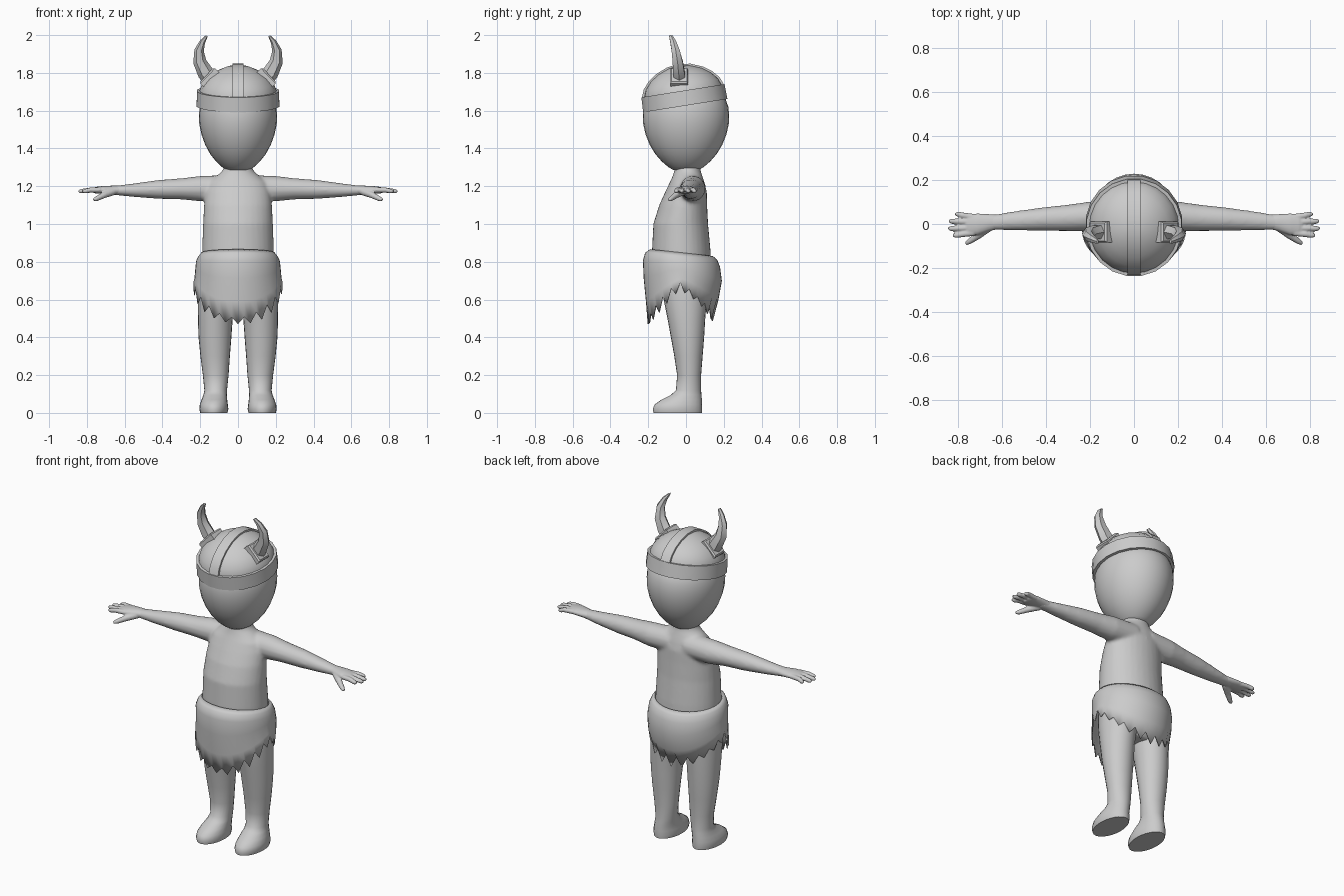
import bpy, bmesh, math
from mathutils import Vector

GREY = bpy.data.materials.new("plain grey")
GREY.diffuse_color = (0.6, 0.6, 0.6, 1)


def loft(bm, rings, cap=True):
    """Skin a list of point rings with quads."""
    vs = [[bm.verts.new(p) for p in r] for r in rings]
    n = len(vs[0])
    for a, b in zip(vs, vs[1:]):
        for i in range(n):
            j = (i + 1) % n
            bm.faces.new((a[i], a[j], b[j], b[i]))
    if cap:
        bm.faces.new(vs[0][::-1])
        bm.faces.new(vs[-1])


def oval(c, u, v, n=24, phase=0.0):
    c, u, v = Vector(c), Vector(u), Vector(v)
    angles = [2 * math.pi * i / n + phase for i in range(n)]
    return [c + u * math.cos(a) + v * math.sin(a) for a in angles]


def tube(bm, pts, n=12):
    """Round tube through (x, y, z, radius) points."""
    d = (Vector(pts[-1][:3]) - Vector(pts[0][:3])).normalized()
    u = d.cross(Vector((0, 0, 1))).normalized()
    v = d.cross(u)
    loft(bm, [oval(p[:3], u * p[3], v * p[3], n) for p in pts])


def finish(name, bm, angle=None):
    bmesh.ops.recalc_face_normals(bm, faces=bm.faces)
    me = bpy.data.meshes.new(name)
    bm.to_mesh(me)
    bm.free()
    me.materials.append(GREY)
    ob = bpy.data.objects.new(name, me)
    bpy.context.collection.objects.link(ob)
    if angle is not None:
        bpy.ops.object.select_all(action='DESELECT')
        ob.select_set(True)
        bpy.context.view_layer.objects.active = ob
        bpy.ops.object.shade_smooth_by_angle(angle=math.radians(angle))
    return ob


def blend(ob, voxel, steps):
    """Melt overlapping volumes into one smooth skin."""
    m = ob.modifiers.new("remesh", 'REMESH')
    m.mode = 'VOXEL'
    m.voxel_size = voxel
    m.use_smooth_shade = True
    s = ob.modifiers.new("smooth", 'SMOOTH')
    s.factor = 0.5
    s.iterations = steps


# torso and arms: z, y centre, half width, half depth
bm = bmesh.new()
torso = [(0.56, -0.01, 0.12, 0.08), (0.65, -0.01, 0.18, 0.13),
         (0.75, -0.02, 0.19, 0.155), (0.86, -0.025, 0.19, 0.155),
         (1.0, -0.028, 0.185, 0.145), (1.1, -0.015, 0.18, 0.127),
         (1.17, 0.0, 0.172, 0.11), (1.22, 0.006, 0.155, 0.092),
         (1.25, 0.008, 0.118, 0.08), (1.28, 0.008, 0.083, 0.07),
         (1.31, 0.008, 0.073, 0.066), (1.36, 0.008, 0.075, 0.066)]
loft(bm, [oval((0, y, z), (hx, 0, 0), (0, hy, 0), 32) for z, y, hx, hy in torso])
# x, y centre, z centre, half depth, half height
arm = [(0.05, 0.035, 1.19, 0.07, 0.07), (0.2, 0.035, 1.187, 0.067, 0.067),
       (0.3, 0.028, 1.186, 0.06, 0.056), (0.42, 0.022, 1.183, 0.053, 0.05),
       (0.55, 0.014, 1.179, 0.043, 0.036), (0.63, 0.008, 1.178, 0.036, 0.027),
       (0.68, 0.004, 1.178, 0.034, 0.022)]
for s in (-1, 1):
    loft(bm, [oval((s * x, y, z), (0, hy, 0), (0, 0, hz)) for x, y, z, hy, hz in arm])
blend(finish("torso_and_arms", bm), 0.01, 5)

# hands: palm, four fingers, thumb
palm = [(0.62, 0.009, 1.178, 0.033, 0.025), (0.66, 0.006, 1.18, 0.039, 0.023),
        (0.71, -0.001, 1.181, 0.049, 0.021), (0.75, -0.004, 1.179, 0.05, 0.018),
        (0.765, -0.004, 1.178, 0.044, 0.014)]
fingers = [(0.033, 0.045, 0.812), (0.009, 0.013, 0.84),
           (-0.017, -0.021, 0.843), (-0.041, -0.052, 0.822)]
for s, side in ((-1, "right"), (1, "left")):
    bm = bmesh.new()
    loft(bm, [oval((s * x, y, z), (0, hy, 0), (0, 0, hz)) for x, y, z, hy, hz in palm])
    for y0, y1, tip in fingers:
        tube(bm, [(s * 0.73, y0, 1.18, 0.014), (s * 0.78, (y0 + y1) / 2, 1.18, 0.0135),
                  (s * (tip - 0.012), y1, 1.174, 0.012), (s * (tip + 0.002), y1, 1.173, 0.007)])
    tube(bm, [(s * 0.66, -0.015, 1.172, 0.02), (s * 0.71, -0.053, 1.153, 0.017),
              (s * 0.75, -0.08, 1.133, 0.013), (s * 0.765, -0.09, 1.127, 0.008)])
    blend(finish(side + "_hand", bm), 0.005, 2)

# legs with feet: z, x centre, half width, front y, back y
leg = [(0.0, 0.128, 0.072, -0.172, 0.084), (0.02, 0.128, 0.077, -0.176, 0.086),
       (0.045, 0.128, 0.074, -0.166, 0.085), (0.07, 0.125, 0.068, -0.13, 0.084),
       (0.095, 0.121, 0.062, -0.08, 0.082), (0.12, 0.118, 0.06, -0.053, 0.08),
       (0.2, 0.118, 0.068, -0.047, 0.08), (0.3, 0.121, 0.078, -0.062, 0.088),
       (0.4, 0.122, 0.087, -0.08, 0.096), (0.5, 0.12, 0.092, -0.098, 0.102),
       (0.6, 0.113, 0.1, -0.118, 0.11), (0.72, 0.105, 0.1, -0.13, 0.115),
       (0.8, 0.1, 0.08, -0.1, 0.09)]
for s, side in ((-1, "right"), (1, "left")):
    bm = bmesh.new()
    loft(bm, [oval((s * x, (f + b) / 2, z), (hx, 0, 0), (0, (b - f) / 2, 0))
              for z, x, hx, f, b in leg])
    finish(side + "_leg", bm, 50)

# ragged skirt: fraction down, half width, front y, back y
N = 44
drape = [(-0.12, 0.194, -0.19, 0.142), (-0.05, 0.21, -0.217, 0.165), (0.08, 0.222, -0.228, 0.18),
         (0.35, 0.226, -0.224, 0.19), (0.7, 0.231, -0.212, 0.172), (1.0, 0.236, -0.203, 0.142)]
rings = []
for t, hx, f, b in drape:
    ring = []
    for i in range(N):
        a = 2 * math.pi * i / N
        c, sn = math.cos(a), math.sin(a)
        top = 0.815 + 0.018 * -sn
        hem = 0.665 - (0.18 if sn < 0 else 0.15) * abs(sn) ** 1.3
        if t == 1.0:
            hem += (0.026 if i % 2 == 0 else -0.022) + 0.008 * math.sin(i * 2.7)
        z = top + (0.28 * t if t < 0 else (hem - top) * t) if t >= 0 else top - 0.28 * t
        ring.append(((hx * c), (f + b) / 2 + (b - f) / 2 * sn, z))
    rings.append(ring)
bm = bmesh.new()
loft(bm, rings, cap=False)
skirt = finish("ragged_skirt", bm, 60)
m = skirt.modifiers.new("thickness", 'SOLIDIFY')
m.thickness = 0.006

# head: radius, z
egg = [(0.06, 1.285), (0.085, 1.302), (0.115, 1.33), (0.147, 1.37), (0.174, 1.42),
       (0.194, 1.475), (0.205, 1.53), (0.207, 1.575), (0.203, 1.62),
       (0.19, 1.66), (0.162, 1.705), (0.1, 1.75), (0.02, 1.77)]
bm = bmesh.new()
loft(bm, [oval((0, 0, z), (r, 0, 0), (0, r * 1.105, 0), 32) for r, z in egg])
finish("head", bm, 60)

# helmet parts share one tilted frame
TILT = math.radians(9)


def seat(ob):
    ob.location = (0, -0.01, 1.666)
    ob.rotation_euler = (TILT, 0, 0)


dome = [(0.207, 0.0), (0.206, 0.035), (0.191, 0.075), (0.16, 0.112),
        (0.117, 0.143), (0.06, 0.167), (0.004, 0.176)]
bm = bmesh.new()
loft(bm, [oval((0, 0, z), (r, 0, 0), (0, r * 1.03, 0), 24) for r, z in dome])
seat(finish("helmet_dome", bm, 40))

bm = bmesh.new()
band = [(0.205, -0.04), (0.222, -0.04), (0.219, 0.04), (0.2, 0.04), (0.205, -0.04)]
loft(bm, [oval((0, 0, z), (r, 0, 0), (0, r * 1.03, 0), 20, math.pi / 20) for r, z in band], cap=False)
bmesh.ops.remove_doubles(bm, verts=bm.verts, dist=1e-5)
seat(finish("helmet_band", bm, 30))

# raised strip over the dome, front to back
bm = bmesh.new()
arc = [(-r * 1.03, z) for r, z in dome[1:-1]] + [(0, 0.176)] + \
      [(r * 1.03, z) for r, z in reversed(dome[1:-1])]
rings = []
for y, z in arc:
    n = Vector((0, y, z + 0.03)).normalized()
    p = Vector((0, y, z))
    rings.append([p + n * h + Vector((x, 0, 0))
                  for x, h in ((-0.03, -0.015), (0.03, -0.015), (0.03, 0.008), (-0.03, 0.008))])
loft(bm, rings)
seat(finish("helmet_strip", bm, 30))

# horns with square sockets: x, y, z, half width, half depth
horn = [(0.14, -0.034, 1.762, 0.043, 0.036), (0.172, -0.037, 1.8, 0.043, 0.035),
        (0.203, -0.044, 1.86, 0.035, 0.031), (0.206, -0.055, 1.92, 0.025, 0.025),
        (0.188, -0.068, 1.965, 0.015, 0.018), (0.165, -0.08, 1.996, 0.006, 0.011)]
for s, side in ((-1, "right"), (1, "left")):
    bm = bmesh.new()
    rings = []
    for i, (x, y, z, w, d) in enumerate(horn):
        a, b = horn[max(i - 1, 0)], horn[min(i + 1, len(horn) - 1)]
        t = Vector((b[0] - a[0], 0, b[2] - a[2])).normalized()
        rings.append(oval((s * x, y, z), (s * t.z * w, 0, -t.x * w), (0, d, 0), 6))
    loft(bm, rings)
    finish(side + "_horn", bm, 25)

    bm = bmesh.new()
    n, u = Vector((s * 0.72, 0, 0.69)), Vector((s * 0.69, 0, -0.72))
    c = Vector((s * 0.152, -0.036, 1.775))
    rings = []
    for h, k in ((-0.035, 1.0), (0.012, 1.0), (0.02, 0.86)):
        rings.append([c + n * h + u * (p * 0.056 * k) + Vector((0, q * 0.047 * k, 0))
                      for p, q in ((-1, -1), (1, -1), (1, 1), (-1, 1))])
    loft(bm, rings)
    finish(side + "_horn_socket", bm)
